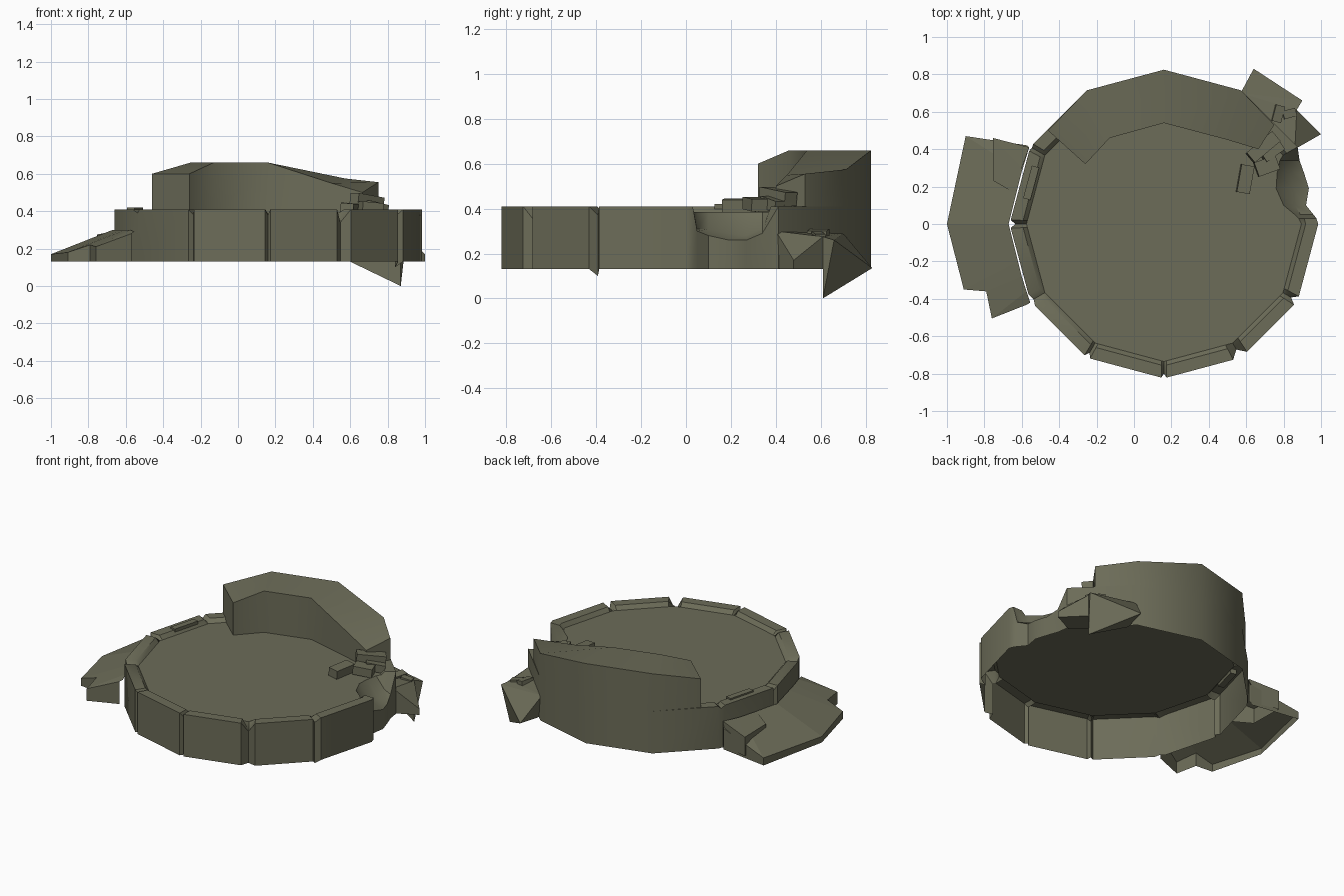
import bpy, bmesh, math
from mathutils import Matrix, Vector

if "Cube" in bpy.data.objects:
    bpy.data.objects.remove(bpy.data.objects["Cube"])

stone = bpy.data.materials.new("olive_stone")
stone.diffuse_color = (0.15, 0.15, 0.098, 1)
stone.use_nodes = True
stone.node_tree.nodes["Principled BSDF"].inputs["Base Color"].default_value = stone.diffuse_color
CX, R = 0.16, 0.825


def finish(name, bm, smooth=0, recalc=False):
    if recalc:
        bmesh.ops.recalc_face_normals(bm, faces=bm.faces[:])
    me = bpy.data.meshes.new(name)
    bm.to_mesh(me)
    bm.free()
    me.materials.append(stone)
    ob = bpy.data.objects.new(name, me)
    bpy.context.collection.objects.link(ob)
    if smooth:
        bpy.ops.object.select_all(action='DESELECT')
        ob.select_set(True)
        bpy.context.view_layer.objects.active = ob
        bpy.ops.object.shade_smooth_by_angle(angle=math.radians(smooth))
    return ob


def skin(bm, cols, closed=False):
    """Quad skin between columns of points (counter-clockwise, outside first)."""
    vs = [[bm.verts.new(p) for p in c] for c in cols]
    n = len(vs)
    for i in range(n if closed else n - 1):
        a, b = vs[i], vs[(i + 1) % n]
        for j in range(len(a) - 1):
            bm.faces.new((a[j], b[j], b[j + 1], a[j + 1]))
    return vs


def ring(deg, r):
    """Point on a twelve-sided outline with corners every 30 degrees."""
    k = r * math.cos(math.radians(15)) / math.cos(math.radians(deg % 30 - 15))
    a = math.radians(deg)
    return CX + k * math.cos(a), k * math.sin(a)


def rim_column(deg, cut=0, top=0.41, bottom=0.13):
    prof = ((R - cut, bottom), (R - cut, top), (0.758, top), (0.735, 0.385))
    return [(*ring(deg, r), z) for r, z in prof]


# Round platform: open-bottomed drum with raised rim and cracked corners
# corner angle: (half width, crack depth, crack top, crack bottom)
cracks = {150: (1.5, 0.01, 0.39, 0.13), 180: (1.5, 0.03, 0.37, 0.13),
          210: (2.5, 0.02, 0.39, 0.13), 240: (1.2, 0.03, 0.38, 0.13),
          270: (1.0, 0.025, 0.38, 0.13), 300: (3.0, 0.05, 0.34, 0.13),
          330: (1.8, 0.04, 0.37, 0.10)}
cols = []
for a in range(30, 361, 30):
    if a in cracks:
        w, cut, top, bot = cracks[a]
        cols += [rim_column(a - w), rim_column(a, cut, top, bot), rim_column(a + w)]
    else:
        cols.append(rim_column(a))
# Collapsed right side: y, outer x, outer z, middle x, middle z, floor x
for y, xo, zo, xm, zm, xf in ((0.03, 0.975, 0.41, 0.91, 0.41, 0.88),
                              (0.05, 0.96, 0.30, 0.89, 0.31, 0.86),
                              (0.10, 0.92, 0.28, 0.86, 0.31, 0.80),
                              (0.19, 0.935, 0.26, 0.85, 0.29, 0.76),
                              (0.27, 0.91, 0.26, 0.84, 0.28, 0.765),
                              (0.34, 0.885, 0.29, 0.84, 0.31, 0.78)):
    cols.append([(xo, y, 0.13), (xo, y, zo), (xm, y, zm), (xf, y, 0.385)])
bm = bmesh.new()
vs = skin(bm, cols, True)
mid = bm.verts.new((CX, 0, 0.385))
for i, c in enumerate(vs):
    bm.faces.new((c[-1], vs[(i + 1) % len(vs)][-1], mid))
finish("platform", bm, 35)

# Remaining high back wall: outer xy, inner xy, outer z, inner z
wall = [((0.75, 0.53), (0.665, 0.40), 0.555, 0.50),
        (ring(60, R), (0.50, 0.45), 0.575, 0.55),
        (ring(90, R), (0.16, 0.54), 0.66, 0.66),
        (ring(120, R), (-0.13, 0.46), 0.66, 0.66),
        ((-0.46, 0.50), (-0.26, 0.32), 0.60, 0.60)]
bm = bmesh.new()
vs = skin(bm, [[(*o, 0.385), (*o, zo), (*i, zi), (*i, 0.385)] for o, i, zo, zi in wall])
bm.faces.new(vs[0])
bm.faces.new(vs[-1][::-1])
finish("back_wall", bm, 35)

# Rubble ramp on the left
outer = [(-0.57, 0.42, 0.27), (-0.90, 0.47, 0.18), (-1.0, 0, 0.17), (-0.91, -0.35, 0.18),
         (-0.79, -0.36, 0.22), (-0.76, -0.505, 0.21), (-0.57, -0.43, 0.28)]
inner = [(-0.56, 0.41, 0.30), (-0.60, 0.28, 0.30), (-0.67, 0, 0.30), (-0.62, -0.2, 0.30),
         (-0.60, -0.28, 0.30), (-0.575, -0.36, 0.30), (-0.555, -0.42, 0.29)]
bm = bmesh.new()
skin(bm, [[(x, y, 0.13), (x, y, z), i] for (x, y, z), i in zip(outer, inner)])
finish("rubble_ramp", bm)

# Tilted slab lying on the ramp
bm = bmesh.new()
skin(bm, [[(x, y, 0.15), (x, y, z), (-0.6, 0.3, 0.305)] for x, y, z in
          ((-0.56, 0.41, 0.31), (-0.755, 0.46, 0.275), (-0.75, 0.23, 0.275), (-0.63, 0.16, 0.30))])
bmesh.ops.remove_doubles(bm, verts=bm.verts[:], dist=0.0001)
finish("ramp_slab", bm)

# Fallen chunk hanging at the back right
P = [(0.57, 0.70, 0.29), (0.64, 0.83, 0.135), (0.90, 0.66, 0.26), (0.87, 0.61, 0.275),
     (1.0, 0.48, 0.17), (0.86, 0.40, 0.30), (0.87, 0.61, 0.0), (0.60, 0.66, 0.13),
     (1.0, 0.48, 0.13), (0.86, 0.41, 0.13), (0.87, 0.61, 0.13)]
bm = bmesh.new()
v = [bm.verts.new(p) for p in P]
for f in ((0, 2, 1), (0, 3, 2), (0, 5, 3), (3, 5, 4), (1, 2, 6), (2, 3, 10, 6),
          (1, 6, 7), (6, 10, 7), (0, 1, 7), (3, 4, 8, 10), (4, 5, 9, 8),
          (7, 10, 9), (10, 8, 9)):
    bm.faces.new([v[i] for i in f])
finish("fallen_chunk", bm, recalc=True)

# Loose bricks: name, centre, size, turn about z, tilt about y
for name, c, s, turn, tilt in (
        ("floor_brick", (0.595, 0.24, 0.415), (0.07, 0.15, 0.055), -10, 5),
        ("low_brick", (0.71, 0.31, 0.42), (0.12, 0.08, 0.055), 20, 5),
        ("upper_brick", (0.69, 0.41, 0.455), (0.18, 0.07, 0.06), 40, 8),
        ("edge_brick", (0.73, 0.40, 0.42), (0.12, 0.09, 0.05), 35, 12),
        ("chunk_brick_a", (0.77, 0.59, 0.285), (0.05, 0.09, 0.04), -15, 10),
        ("chunk_brick_b", (0.83, 0.59, 0.275), (0.07, 0.045, 0.035), 15, 10),
        ("rim_brick", (-0.55, 0.22, 0.40), (0.04, 0.18, 0.04), -15, 0)):
    bm = bmesh.new()
    m = (Matrix.Translation(Vector(c)) @ Matrix.Rotation(math.radians(turn), 4, 'Z')
         @ Matrix.Rotation(math.radians(tilt), 4, 'Y') @ Matrix.Diagonal((*s, 1)))
    bmesh.ops.create_cube(bm, size=1, matrix=m)
    finish(name, bm)
